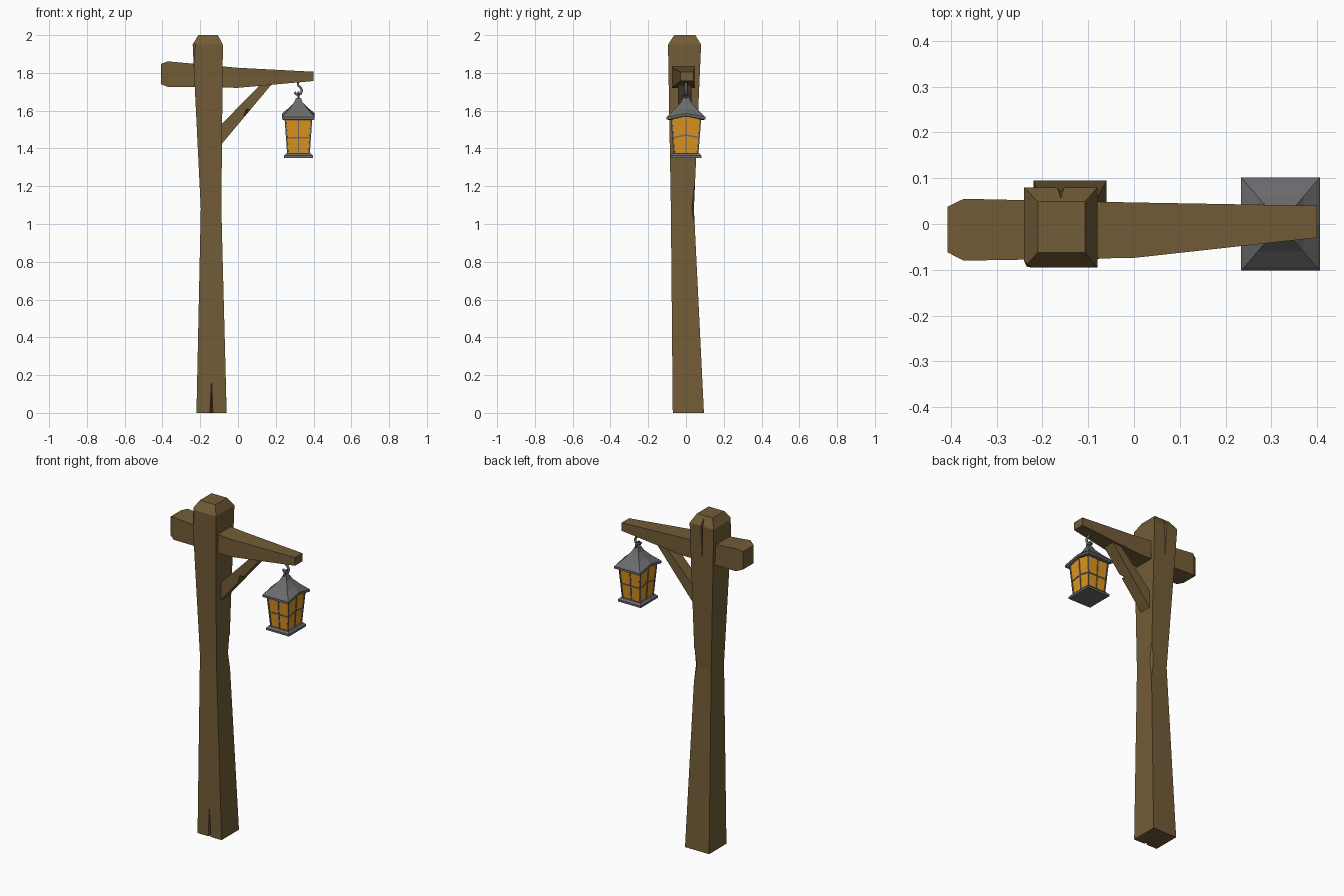
import bpy, bmesh, math
from mathutils import Vector

if "Cube" in bpy.data.objects:
    bpy.data.objects.remove(bpy.data.objects["Cube"])


def material(name, rgb):
    m = bpy.data.materials.new(name)
    m.diffuse_color = (*rgb, 1)
    m.use_nodes = True
    m.node_tree.nodes["Principled BSDF"].inputs["Base Color"].default_value = m.diffuse_color
    return m


WOOD = material("wood", (0.17, 0.107, 0.038))
IRON = material("iron", (0.15, 0.15, 0.155))
GLASS = material("amber_glass", (0.74, 0.30, 0.013))


def finish(name, bm, mat):
    bmesh.ops.recalc_face_normals(bm, faces=bm.faces[:])
    me = bpy.data.meshes.new(name)
    bm.to_mesh(me)
    bm.free()
    ob = bpy.data.objects.new(name, me)
    bpy.context.collection.objects.link(ob)
    if mat:
        me.materials.append(mat)
    return ob


def loft(name, rings, mat):
    """Skin a stack of equal-sized rings and cap both ends."""
    bm = bmesh.new()
    vs = [[bm.verts.new(p) for p in r] for r in rings]
    n = len(vs[0])
    for a, b in zip(vs, vs[1:]):
        for i in range(n):
            j = (i + 1) % n
            bm.faces.new((a[i], a[j], b[j], b[i]))
    bm.faces.new(vs[0])
    bm.faces.new(vs[-1])
    return finish(name, bm, mat)


def hull(name, pts, mat=None):
    bm = bmesh.new()
    for p in pts:
        bm.verts.new(p)
    bmesh.ops.convex_hull(bm, input=bm.verts[:])
    return finish(name, bm, mat)


def cut(target, name, pts):
    """Carve a crack or chip out of a timber."""
    c = hull(name, pts)
    c.hide_render = True
    c.hide_viewport = True
    c.display_type = 'WIRE'
    m = target.modifiers.new(name, 'BOOLEAN')
    m.operation = 'DIFFERENCE'
    m.solver = 'EXACT'
    m.object = c


def rect(u0, u1, v0, v1):
    return [(u0, v0), (u1, v0), (u1, v1), (u0, v1)]


# Post: tapered, waisted timber with a chamfered top
post_sections = [(0, -.22, -.06, -.07, .095), (1.08, -.197, -.088, -.08, .042),
                 (1.95, -.24, -.08, -.095, .08), (2.0, -.21, -.107, -.062, .049)]
post = loft("post", [[(x, y, z) for x, y in rect(*s)] for z, *s in post_sections], WOOD)
cut(post, "base_crack_cutter", [(-.155, -.09, -.01), (-.128, -.09, -.01),
                                (-.14, -.03, -.01), (-.14, -.075, .2)])
cut(post, "top_crack_cutter", [(-.175, .1, 2.02), (-.145, .1, 2.02),
                               (-.16, .055, 2.02), (-.16, .072, 1.68)])
cut(post, "corner_chip_cutter", [(-.27, -.13, 2.0), (-.25, -.07, 2.0),
                                 (-.205, -.11, 2.0), (-.235, -.094, 1.8)])
cut(post, "waist_chip_cutter", [(-.07, .06, 1.08), (-.083, .026, 1.08), (-.106, .046, 1.08),
                                (-.086, .045, 1.22), (-.085, .046, .98)])

# Cross beam: thick chamfered tail, slender tip
beam_sections = [(-.407, -.062, .038, 1.74, 1.848), (-.372, -.08, .055, 1.726, 1.861),
                 (0, -.074, .047, 1.721, 1.827), (.4, -.03, .04, 1.757, 1.806)]
loft("cross_beam", [[(x, y, z) for y, z in rect(*s)] for x, *s in beam_sections], WOOD)

# Diagonal brace
side = [(-.1, 1.407), (-.1, 1.515), (.13, 1.75), (.187, 1.75)]
brace = loft("brace", [[(x, y, z) for x, z in side] for y in (-.042, .03)], WOOD)
cut(brace, "brace_chip_cutter", [(.02, -.055, 1.565), (.085, -.055, 1.615),
                                 (.04, -.055, 1.62), (.05, -.015, 1.585)])

# Lantern
CX = .32


def ring(hx, hy, z, lift=0):
    """Eight-point rectangle whose side midpoints in x are lifted."""
    return [(CX - hx, -hy, z), (CX, -hy, z), (CX + hx, -hy, z), (CX + hx, 0, z + lift),
            (CX + hx, hy, z), (CX, hy, z), (CX - hx, hy, z), (CX - hx, 0, z + lift)]


# Flared roof with arched side eaves
loft("lantern_roof", [ring(*r) for r in [
    (.076, .092, 1.551, .02), (.086, .102, 1.553, .02), (.086, .102, 1.566, .02),
    (.079, .094, 1.575, .018), (.05, .06, 1.607, .008), (.022, .027, 1.645), (.013, .015, 1.668)]], IRON)
loft("lantern_base", [ring(*r) for r in [
    (.076, .082, 1.35), (.076, .082, 1.362), (.066, .072, 1.373)]], IRON)

# Tapered glass body
Z0, Z1 = 1.368, 1.575


def half(z):
    t = (z - Z0) / (Z1 - Z0)
    return .056 + .015 * t, .062 + .016 * t


loft("lantern_glass", [ring(*half(z), z) for z in (Z0, Z1)], GLASS)


def bar(name, a, b, w=.004):
    hull(name, [Vector(p) + Vector((i, j, k)) for p in (a, b)
                for i in (-w, w) for j in (-w, w) for k in (-w, w)], IRON)


# Lattice: upright at every corner and side middle, one belt round the waist
low, high = ring(*half(Z0), Z0), ring(*half(1.56), 1.56)
belt = ring(*half(1.457), 1.457, .014)
for i in range(8):
    bar("glazing_upright", low[i], high[i], .0035)
    bar("glazing_belt", belt[i], belt[(i + 1) % 8], .0035)

# Hanging ring on the roof
bpy.ops.mesh.primitive_torus_add(location=(CX, 0, 1.68), rotation=(0, math.pi / 2, 0),
                                 major_segments=12, minor_segments=6,
                                 major_radius=.017, minor_radius=.006)
bpy.context.object.name = "hanging_ring"
bpy.context.object.data.materials.append(IRON)

# S-shaped hook under the beam
cu = bpy.data.curves.new("hook", 'CURVE')
cu.dimensions = '3D'
cu.bevel_depth = .007
cu.bevel_resolution = 1
cu.use_fill_caps = True
path = [(.32, 1.77), (.318, 1.735), (.33, 1.724), (.338, 1.708), (.334, 1.691),
        (.32, 1.684), (.306, 1.688), (.3, 1.699)]
sp = cu.splines.new('POLY')
sp.points.add(len(path) - 1)
for p, (x, z) in zip(sp.points, path):
    p.co = (x, 0, z, 1)
hook = bpy.data.objects.new("hook", cu)
bpy.context.collection.objects.link(hook)
cu.materials.append(IRON)
